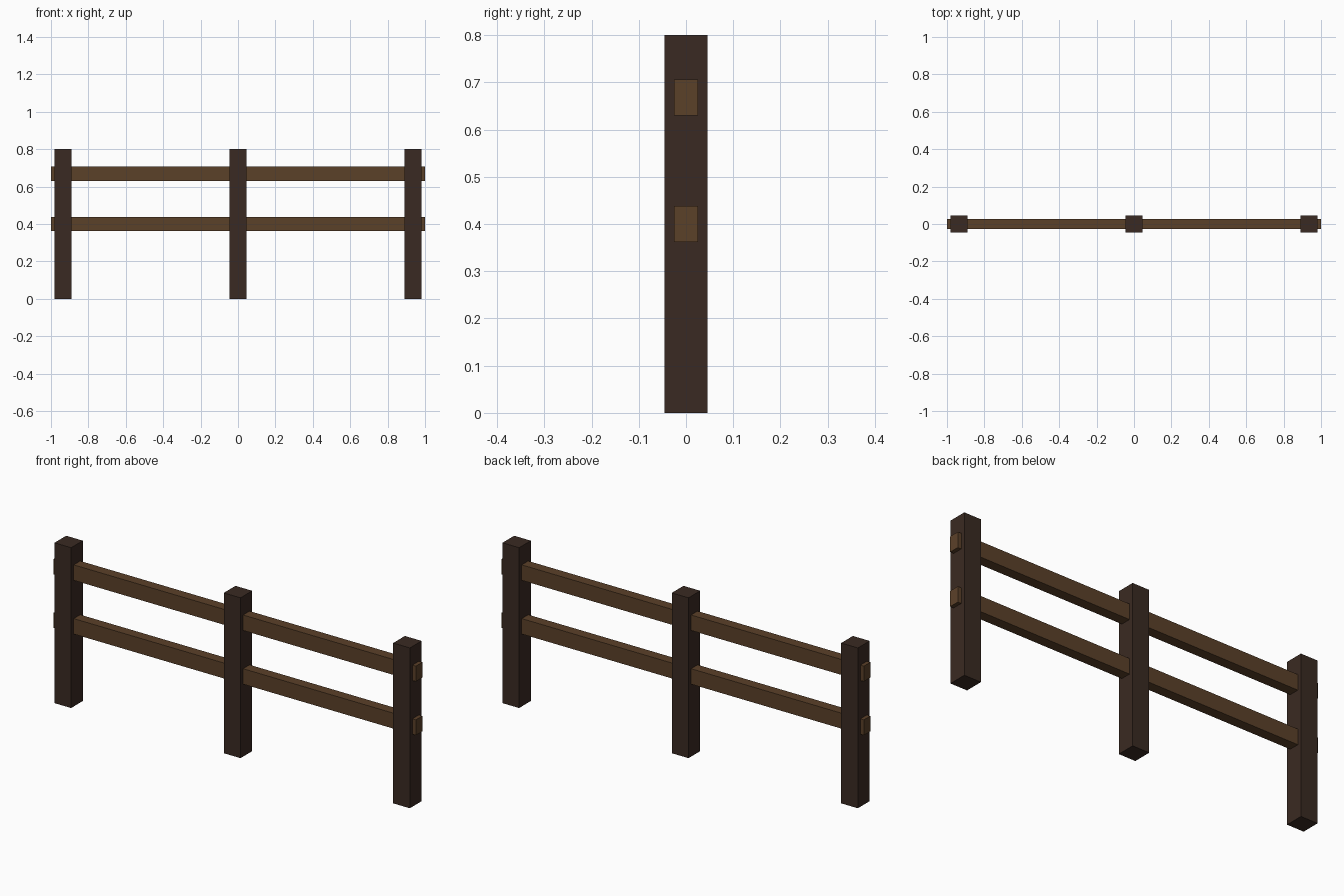
import bpy

if "Cube" in bpy.data.objects:
    bpy.data.objects.remove(bpy.data.objects["Cube"])


def material(name, color):
    mat = bpy.data.materials.new(name)
    mat.diffuse_color = color
    mat.use_nodes = True
    mat.node_tree.nodes["Principled BSDF"].inputs["Base Color"].default_value = mat.diffuse_color
    return mat


def box(name, center, size, mat):
    bpy.ops.mesh.primitive_cube_add(size=1, location=center)
    obj = bpy.context.object
    obj.name = name
    obj.scale = size
    bpy.ops.object.transform_apply(location=False, rotation=False, scale=True)
    obj.data.materials.append(mat)
    return obj


dark_wood = material("dark_wood", (0.042, 0.023, 0.016, 1))
light_wood = material("light_wood", (0.105, 0.052, 0.022, 1))

# Three square posts
for name, x in (("left", -0.935), ("middle", 0.0), ("right", 0.935)):
    box(f"{name}_post", (x, 0, 0.4), (0.092, 0.092, 0.8), dark_wood)

# Two rails running through the posts
for name, z in (("lower", 0.4), ("upper", 0.668)):
    box(f"{name}_rail", (0, 0, z), (2.0, 0.051, 0.077), light_wood)
